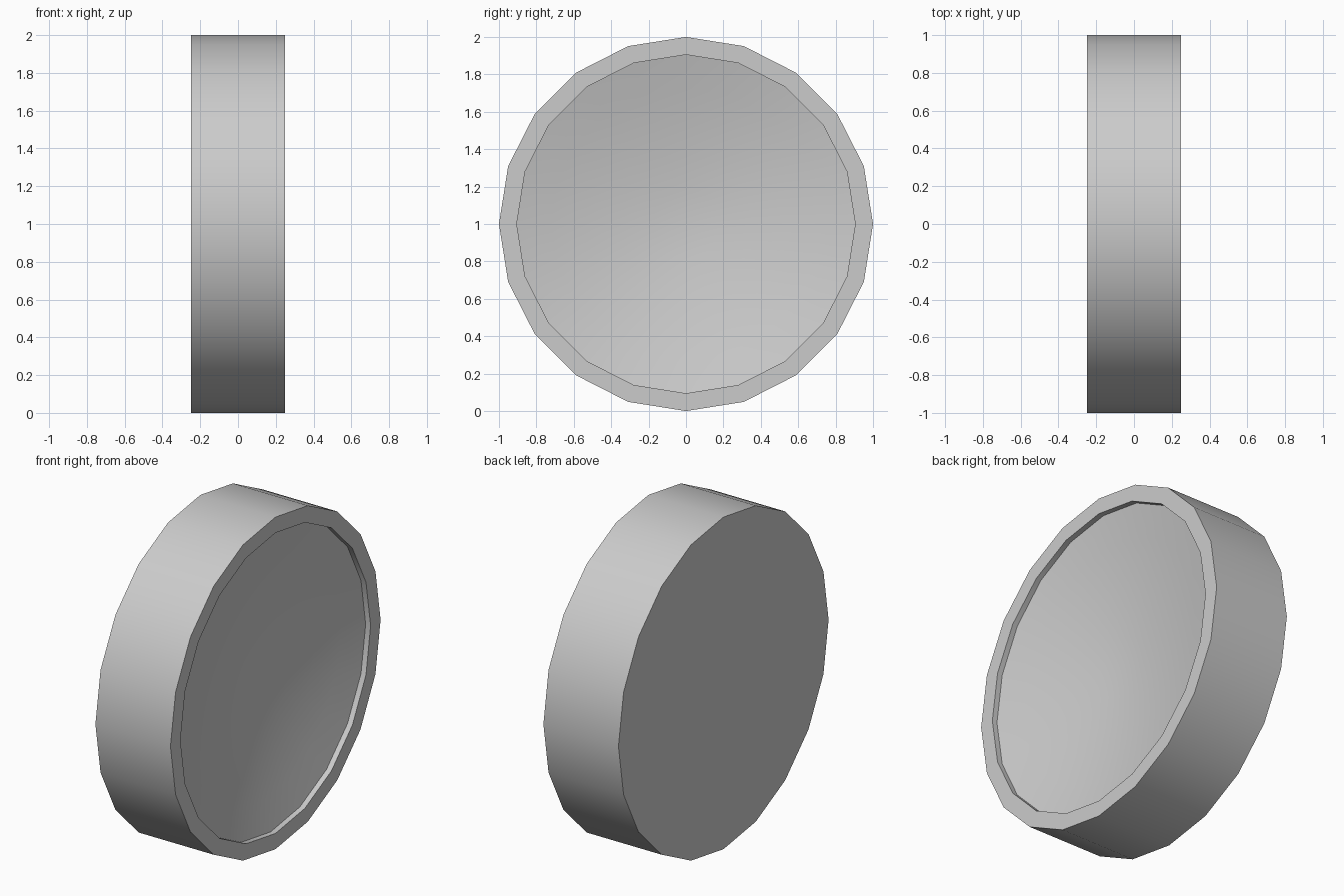
import bpy, bmesh, math

if "Cube" in bpy.data.objects:
    bpy.data.objects.remove(bpy.data.objects["Cube"])

SIDES = 20
HALF = 0.25          # half thickness along x
INNER = 0.905        # inner radius of the rim
STEP = 0.033         # height of the rim's inner wall
DISH = 0.14          # extra depth at the dish centre

# Profile as (radius, x): back edge, front edge, rim, inner wall, shallow dish
profile = [(1.0, -HALF), (1.0, HALF), (INNER, HALF)]
for t in (1.0, 0.8, 0.6, 0.4, 0.2):
    profile.append((INNER * t, HALF - STEP - DISH * (1 - t ** 1.7)))

bm = bmesh.new()
rings = []
for r, x in profile:
    ring = []
    for i in range(SIDES):
        a = math.tau * i / SIDES
        ring.append(bm.verts.new((x, r * math.cos(a), 1 + r * math.sin(a))))
    rings.append(ring)

# Skin between neighbouring rings
for a, b in zip(rings, rings[1:]):
    for i in range(SIDES):
        j = (i + 1) % SIDES
        bm.faces.new((a[i], a[j], b[j], b[i]))

# Flat back, and fan at the dish centre
bm.faces.new(rings[0][::-1])
centre = bm.verts.new((HALF - STEP - DISH, 0, 1))
for i in range(SIDES):
    bm.faces.new((rings[-1][i], rings[-1][(i + 1) % SIDES], centre))
bmesh.ops.recalc_face_normals(bm, faces=bm.faces)

mesh = bpy.data.meshes.new("dished_disc")
bm.to_mesh(mesh)
bm.free()
disc = bpy.data.objects.new("dished_disc", mesh)
bpy.context.collection.objects.link(disc)

# Smooth side and dish, keep the rim edges sharp
bpy.context.view_layer.objects.active = disc
disc.select_set(True)
bpy.ops.object.shade_smooth_by_angle(angle=math.radians(30))
